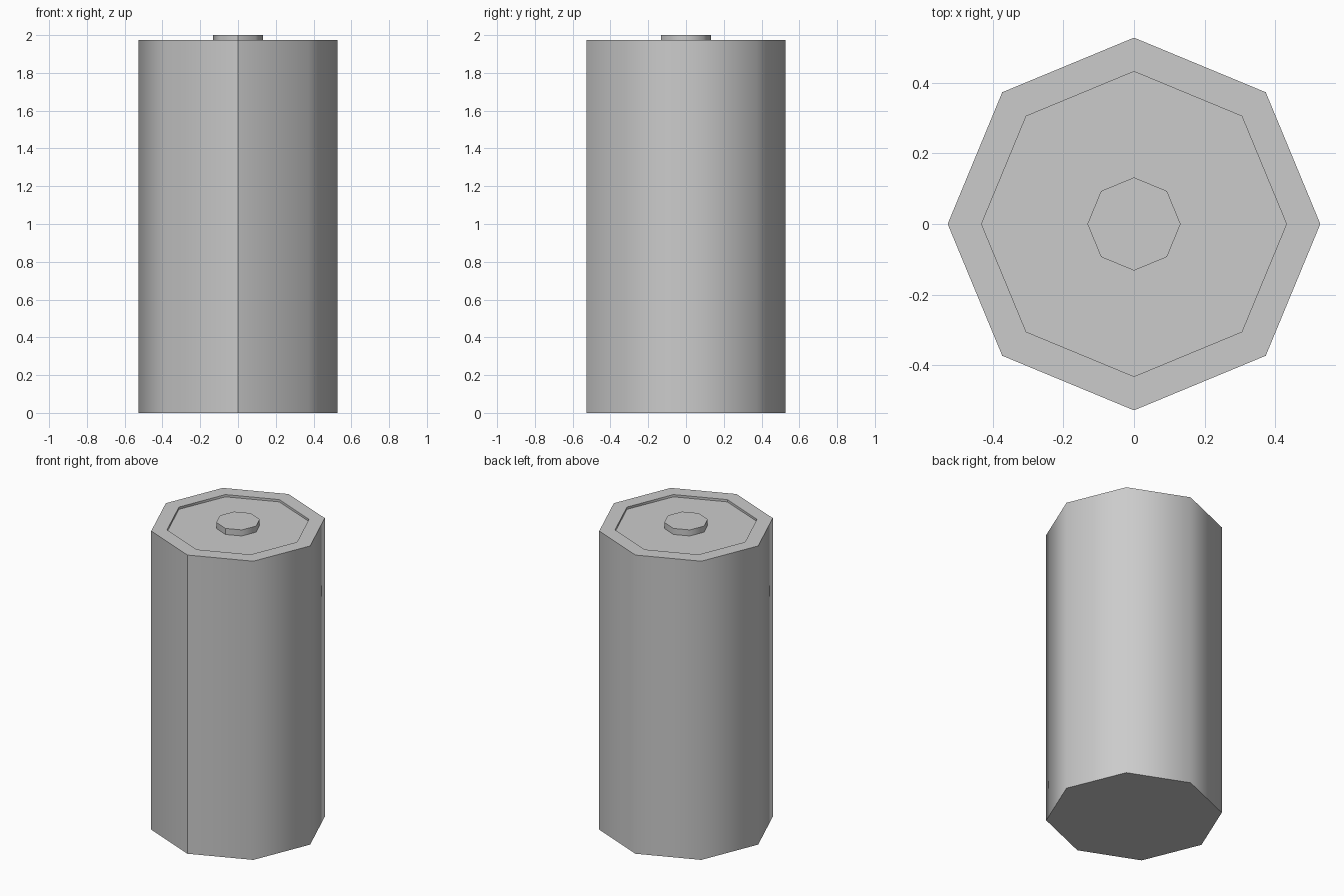
import bpy, bmesh
from math import cos, sin, pi, radians

if "Cube" in bpy.data.objects:
    bpy.data.objects.remove(bpy.data.objects["Cube"])

SIDES = 8


def lathe(name, profile):
    """Octagonal revolve of (radius, z) points, capped at both ends."""
    bm = bmesh.new()
    rings = []
    for r, z in profile:
        rings.append([bm.verts.new((r * cos(-pi / 2 + 2 * pi * i / SIDES),
                                    r * sin(-pi / 2 + 2 * pi * i / SIDES), z))
                      for i in range(SIDES)])
    for a, b in zip(rings, rings[1:]):
        for i in range(SIDES):
            j = (i + 1) % SIDES
            bm.faces.new((a[i], a[j], b[j], b[i]))
    bm.faces.new(rings[0][::-1])
    bm.faces.new(rings[-1])
    # sharp seam down the front of upright walls
    for a, b in zip(rings, rings[1:]):
        if abs(a[0].co.y - b[0].co.y) < 1e-6:
            bm.edges.get((a[0], b[0])).smooth = False
    mesh = bpy.data.meshes.new(name)
    bm.to_mesh(mesh)
    bm.free()
    obj = bpy.data.objects.new(name, mesh)
    bpy.context.collection.objects.link(obj)
    bpy.ops.object.select_all(action='DESELECT')
    obj.select_set(True)
    bpy.context.view_layer.objects.active = obj
    bpy.ops.object.shade_smooth_by_angle(angle=radians(60))
    return obj


# Main case with raised rim and shallow recessed top
lathe("battery_case", [(0.528, 0), (0.528, 1.975), (0.432, 1.975), (0.432, 1.96)])

# Contact button in the middle of the top
lathe("contact_button", [(0.132, 1.96), (0.132, 2.0)])
